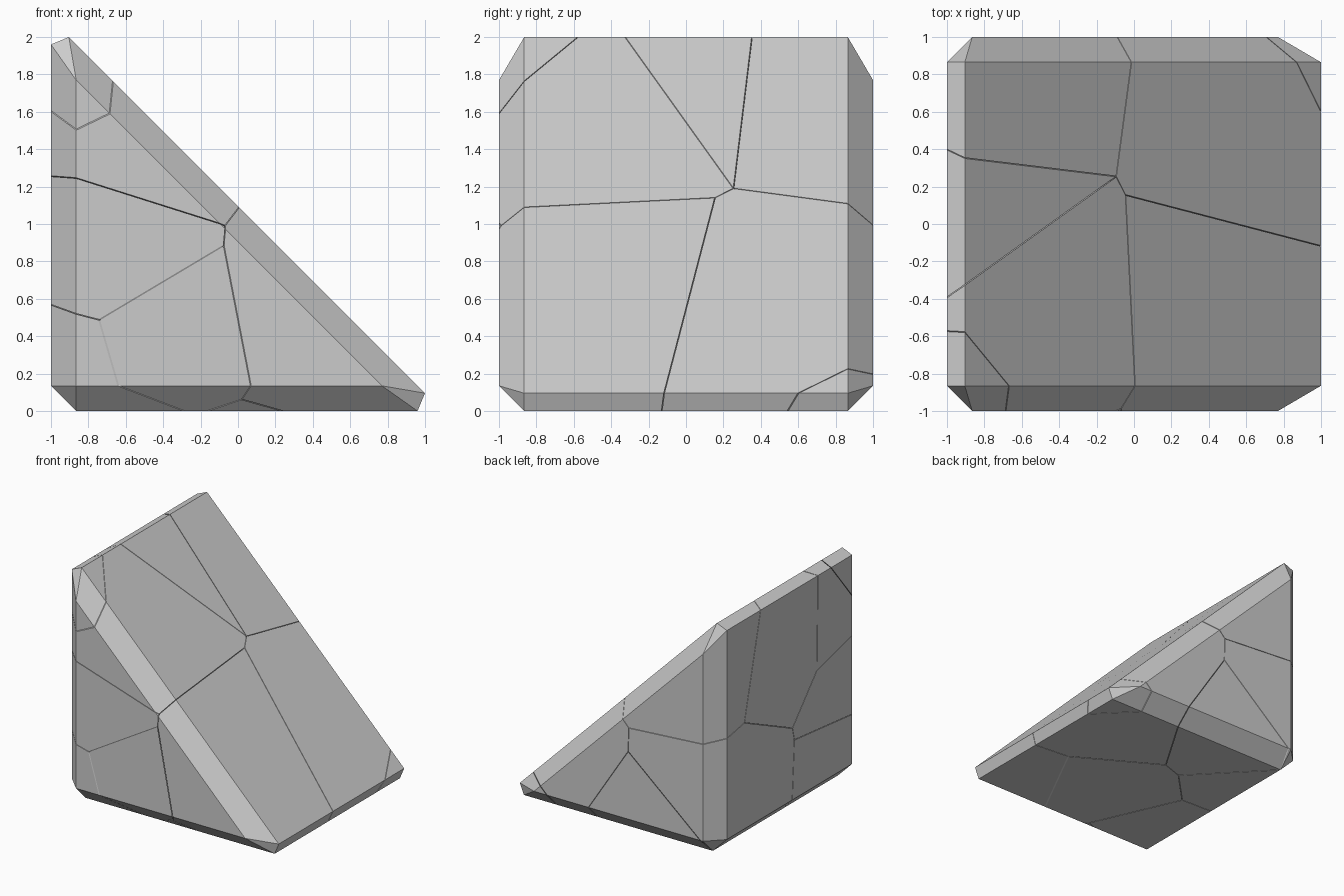
import bpy
import bmesh
from mathutils import Vector

if "Cube" in bpy.data.objects:
    bpy.data.objects.remove(bpy.data.objects["Cube"])

BEVEL = 0.135   # chamfer width on every edge
GAP = 0.002     # half width of the cracks

# One seed per broken piece; each piece is the region closest to its seed
SEEDS = {
    "chunk_top_front_tip":    (-0.81, -1.22, 2.01),
    "chunk_top_front":        (-0.545, -0.55, 1.46),
    "chunk_top_middle":       (-1.00, 0.10, 1.47),
    "chunk_top_back":         (-0.74, 0.80, 1.645),
    "chunk_left_front":       (-0.777, -0.728, 0.727),
    "chunk_low_left_front":   (-0.875, -0.69, 0.35),
    "chunk_low_front":        (-0.60, -1.33, 0.43),
    "chunk_slope_front":      (0.405, -0.461, 0.624),
    "chunk_slope_back":       (0.49, 0.479, 0.464),
    "chunk_low_left_back":    (-0.824, 0.574, 0.423),
    "chunk_low_back":         (-0.38, 1.00, -0.10),
    "chunk_underside":        (0.05, -0.28, -0.45),
    "chunk_right_back_tip":   (1.16, 1.14, -0.21),
}


def make_wedge():
    """Triangular prism with every edge chamfered flat."""
    bm = bmesh.new()
    profile = [(-1, 0), (1.095, 0), (-1, 2.095)]
    face = bm.faces.new([bm.verts.new((x, -1, z)) for x, z in profile])
    ext = bmesh.ops.extrude_face_region(bm, geom=[face])
    verts = [g for g in ext["geom"] if isinstance(g, bmesh.types.BMVert)]
    bmesh.ops.translate(bm, verts=verts, vec=(0, 2, 0))
    # keep a front cap if the extrusion left the front open
    open_edges = [e for e in bm.edges if e.is_boundary]
    if open_edges:
        bmesh.ops.holes_fill(bm, edges=open_edges, sides=0)
    bmesh.ops.recalc_face_normals(bm, faces=bm.faces[:])
    bmesh.ops.bevel(bm, geom=bm.edges[:], offset=BEVEL, offset_type='OFFSET',
                    segments=1, profile=0.5, affect='EDGES',
                    clamp_overlap=False)
    bmesh.ops.recalc_face_normals(bm, faces=bm.faces[:])
    return bm


def cut_piece(wedge, seed, others):
    """Trim a copy of the wedge to the half of space nearest its seed."""
    bm = wedge.copy()
    for other in others:
        normal = (other - seed).normalized()
        middle = (other + seed) / 2 - normal * GAP
        bmesh.ops.bisect_plane(
            bm, geom=bm.verts[:] + bm.edges[:] + bm.faces[:], dist=1e-5,
            plane_co=middle, plane_no=normal, clear_outer=True)
        rim = [e for e in bm.edges if e.is_boundary]
        if rim:
            bmesh.ops.holes_fill(bm, edges=rim, sides=0)
    bmesh.ops.recalc_face_normals(bm, faces=bm.faces[:])
    return bm


# Broken wedge, one object per piece
wedge = make_wedge()
points = {name: Vector(p) for name, p in SEEDS.items()}
for name, seed in points.items():
    piece = cut_piece(wedge, seed, [p for n, p in points.items() if n != name])
    if piece.faces:
        mesh = bpy.data.meshes.new(name)
        piece.to_mesh(mesh)
        bpy.context.collection.objects.link(bpy.data.objects.new(name, mesh))
    piece.free()
wedge.free()
